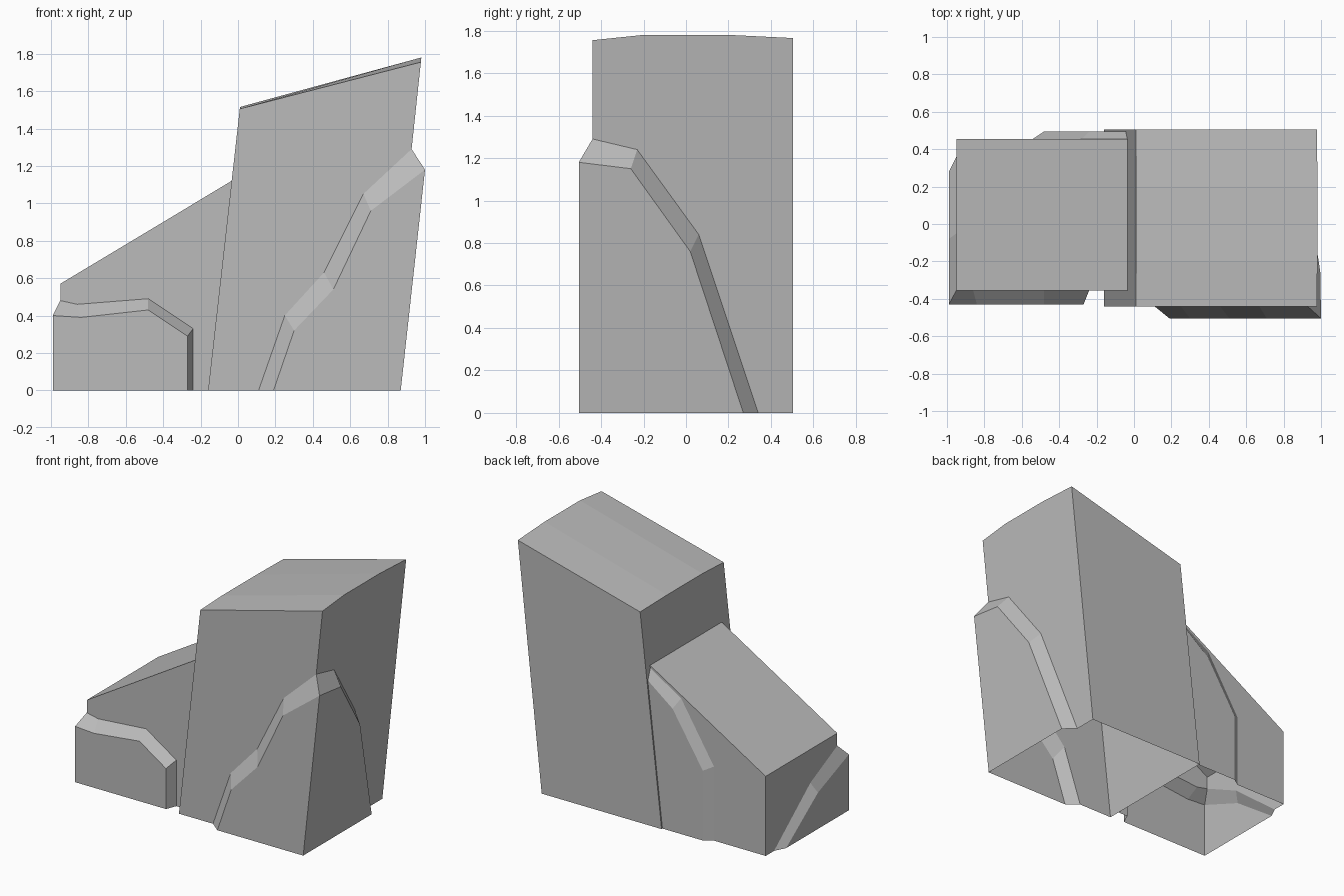
import bpy, bmesh

cube = bpy.data.objects.get("Cube")
if cube:
    bpy.data.objects.remove(cube, do_unlink=True)

stone = bpy.data.materials.new("stone_grey")
stone.use_nodes = True
grey = (0.5, 0.5, 0.5, 1)
stone.diffuse_color = grey
stone.node_tree.nodes["Principled BSDF"].inputs["Base Color"].default_value = grey


def shell(name, faces):
    """Weld flat polygons into one open-bottomed shell."""
    bm = bmesh.new()
    for pts in faces:
        bm.faces.new([bm.verts.new(p) for p in pts])
    bmesh.ops.remove_doubles(bm, verts=bm.verts, dist=0.0005)
    bmesh.ops.recalc_face_normals(bm, faces=bm.faces)
    mesh = bpy.data.meshes.new(name)
    bm.to_mesh(mesh)
    bm.free()
    mesh.materials.append(stone)
    obj = bpy.data.objects.new(name, mesh)
    bpy.context.collection.objects.link(obj)


def layered(wall, bulge, inner, outer, wall_rest, bulge_rest):
    """A wall broken along a line, the part below standing out on a ledge."""
    a = [wall(*p) for p in inner]
    b = [bulge(*p) for p in outer]
    ledge = [(a[i], a[i + 1], b[i + 1], b[i]) for i in range(len(a) - 1)]
    return ledge + [a + [wall(*p) for p in wall_rest],
                    b + [bulge(*p) for p in bulge_rest]]


def facing_y(y):
    return lambda x, z: (x, y, z)


def facing_x(x, lean=0.0):
    return lambda y, z: (x + lean * z, y, z)


# Tall rock: leaning side planes
left = facing_x(-0.16, 0.1126)
right = facing_x(0.79, 0.107)
right_bulge = facing_x(0.87, 0.11)
front, back = -0.44, 0.505
rx = lambda z: right(0, z)[0]
lx = lambda z: left(0, z)[0]
crest = [(front, 1.755), (-0.2, 1.78), (0.2, 1.78), (back, 1.765)]
brow = [(front, 1.505), (-0.2, 1.515), (0.2, 1.515), (back, 1.51)]

tall = layered(facing_y(front), facing_y(-0.505),
               [(0.11, 0), (0.25, 0.4), (0.46, 0.63), (0.67, 1.05), (rx(1.29), 1.29)],
               [(0.19, 0), (0.30, 0.32), (0.51, 0.54), (0.71, 0.96), (0.87 + 0.11 * 1.18, 1.18)],
               [(rx(1.755), 1.755), (lx(1.505), 1.505), (lx(0), 0)],
               [(0.87, 0)])
tall += layered(right, right_bulge,
                [(front, 1.29), (-0.23, 1.24), (0.06, 0.84), (0.34, 0)],
                [(-0.505, 1.18), (-0.26, 1.15), (0.02, 0.76), (0.27, 0)],
                [(back, 0)] + crest[::-1],
                [(-0.505, 0)])
tall.append([left(front, 0), left(back, 0)] + [left(*p) for p in brow[::-1]])
tall.append([left(back, 0), right(back, 0), right(*crest[-1]), left(*brow[-1])])
for i in range(3):
    tall.append([left(*brow[i]), left(*brow[i + 1]), right(*crest[i + 1]), right(*crest[i])])
shell("tall_rock", tall)

# Low rock with a sloping top, leaning against the tall one
front, back, end = -0.355, 0.455, -0.95
low = layered(facing_y(front), facing_y(-0.43),
              [(end, 0.48), (-0.86, 0.46), (-0.48, 0.49), (-0.24, 0.33), (-0.24, 0)],
              [(-0.99, 0.40), (-0.84, 0.39), (-0.48, 0.43), (-0.27, 0.29), (-0.27, 0)],
              [(lx(0), 0), (lx(1.12), 1.12), (end, 0.57)],
              [(-0.99, 0)])
low += layered(facing_x(end), facing_x(-0.99),
               [(front, 0.48), (-0.05, 0.33), (0.36, 0)],
               [(-0.43, 0.40), (-0.08, 0.26), (0.28, 0)],
               [(back, 0), (back, 0.57), (front, 0.57)],
               [(-0.43, 0)])
low += layered(facing_y(back), facing_y(0.495),
               [(lx(1.1), 1.1), (-0.28, 0.95), (-0.54, 0.53), (-0.54, 0)],
               [(lx(1.03), 1.03), (-0.24, 0.88), (-0.48, 0.50), (-0.48, 0)],
               [(end, 0), (end, 0.57), (lx(1.12), 1.12)],
               [(lx(0), 0)])
low.append([(end, front, 0.57), (lx(1.12), front, 1.12),
            (lx(1.12), back, 1.12), (end, back, 0.57)])
shell("low_rock", low)
